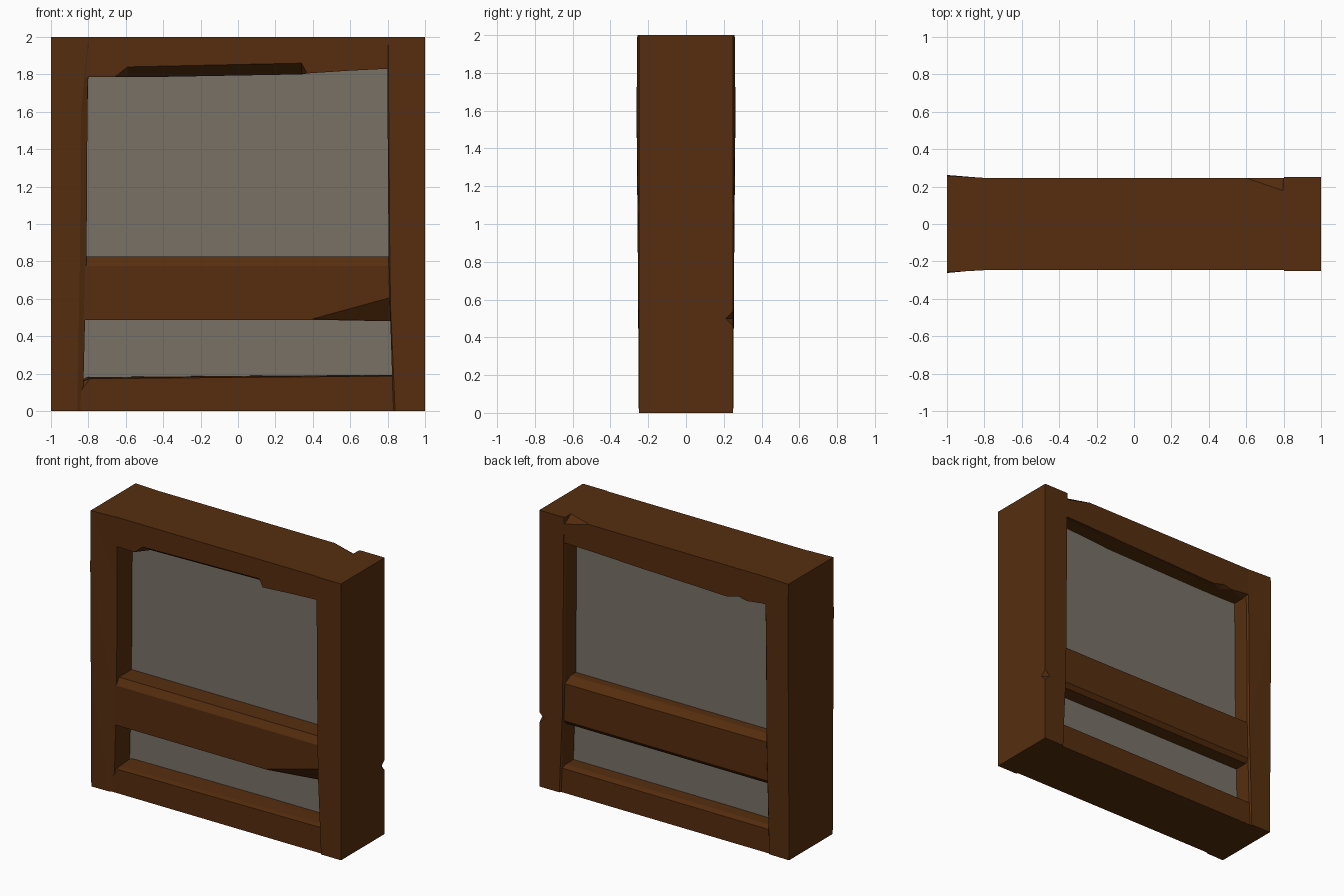
import bpy, bmesh

if "Cube" in bpy.data.objects:
    bpy.data.objects.remove(bpy.data.objects["Cube"])


def material(name, rgb):
    m = bpy.data.materials.new(name)
    m.diffuse_color = (*rgb, 1.0)
    m.use_nodes = True
    m.node_tree.nodes["Principled BSDF"].inputs["Base Color"].default_value = m.diffuse_color
    return m


WOOD = material("dark_wood", (0.093, 0.027, 0.0045))
PLASTER = material("grey_plaster", (0.19, 0.167, 0.134))


def loft(name, stations, axis, mat):
    """Join matching cross-sections placed along the x or z axis."""
    bm = bmesh.new()
    rings = []
    for t, pts in stations:
        rings.append([bm.verts.new((t, a, b) if axis == "x" else (a, b, t))
                      for a, b in pts])
    n = len(rings[0])
    for r0, r1 in zip(rings, rings[1:]):
        for i in range(n):
            j = (i + 1) % n
            bm.faces.new((r0[i], r0[j], r1[j], r1[i]))
    bm.faces.new(rings[0])
    bm.faces.new(rings[-1][::-1])
    bmesh.ops.remove_doubles(bm, verts=bm.verts, dist=0.0005)
    bmesh.ops.triangulate(bm, faces=[f for f in bm.faces if len(f.verts) == 4])
    bmesh.ops.recalc_face_normals(bm, faces=bm.faces)
    bmesh.ops.dissolve_limit(bm, angle_limit=0.002, verts=bm.verts, edges=bm.edges)
    me = bpy.data.meshes.new(name)
    bm.to_mesh(me)
    bm.free()
    me.materials.append(mat)
    ob = bpy.data.objects.new(name, me)
    bpy.context.collection.objects.link(ob)
    return ob


# Left post: worn front inner edge, slightly flared outer side
left = []
for z, edge, inner, flare in [(0, -0.86, -0.83, 0.25), (0.8, -0.845, -0.81, 0.255),
                              (1.6, -0.84, -0.805, 0.262), (2, -0.80, -0.795, 0.258)]:
    left.append((z, [(-1, -flare), (edge, -0.247), (inner, -0.232),
                     (inner, 0.235), (inner - 0.01, 0.247), (-1, flare)]))
loft("left_post", left, "z", WOOD)

# Right post: widens upward, small nick in the outer back edge
right = []
for z, edge, inner, nick in [(0, 0.84, 0.83, 0), (0.46, 0.82, 0.815, 0), (0.5, 0.818, 0.813, 0.04),
                             (0.54, 0.816, 0.812, 0), (0.8, 0.812, 0.805, 0), (2, 0.803, 0.797, 0)]:
    right.append((z, [(1, -0.25), (edge, -0.25), (inner, -0.235), (inner, 0.235),
                      (edge, 0.25), (1 - nick, 0.25), (1, 0.25 - nick)]))
loft("right_post", right, "z", WOOD)

# Top beam: long chip under the front, broken top corner at the back
top = []
for x, low, chip, back, corner in [(-0.9, 1.787, 0, 1.80, 0), (-0.78, 1.787, 0, 1.80, 0),
                                   (-0.66, 1.785, 0, 1.785, 0), (-0.59, 1.785, 0.055, 1.80, 0),
                                   (-0.5, 1.785, 0.057, 1.775, 0), (0.34, 1.80, 0.06, 1.80, 0),
                                   (0.37, 1.805, 0, 1.803, 0), (0.6, 1.82, 0, 1.81, 0),
                                   (0.8, 1.83, 0, 1.815, 0.07), (0.84, 1.83, 0, 1.815, 0.07)]:
    top.append((x, [(-0.245, 2), (-0.245, low + chip), (-0.245 + chip * 1.6, low),
                    (0.2, low), (0.247, back),
                    (0.247, 2 - corner * 0.7), (0.247 - corner, 2)]))
loft("top_beam", top, "x", WOOD)

# Middle beam: bevelled top edges, broken lower front corner on the right
mid = []
for x, chip in [(-0.9, 0), (0.4, 0), (0.82, 0.115), (0.86, 0.12)]:
    mid.append((x, [(-0.235, 0.493 + chip), (-0.235, 0.775), (-0.205, 0.825), (0.17, 0.825),
                    (0.235, 0.80 - 0.01 * (x > 0.3)), (0.235, 0.52), (0.21, 0.49),
                    (-0.235 + 0.85 * chip, 0.488 if x < 0.5 else 0.48)]))
loft("middle_beam", mid, "x", WOOD)

# Bottom beam: worn front corner on the left
bottom = []
for x, front, rear in [(-0.9, 0.10, 0.175), (-0.84, 0.11, 0.175),
                       (-0.79, 0.173, 0.178), (0.87, 0.187, 0.18)]:
    bottom.append((x, [(-0.238, 0), (-0.238, front), (-0.2, max(front, 0.15) + 0.006),
                       (0.2, rear + 0.008), (0.238, rear - 0.005), (0.238, 0)]))
loft("bottom_beam", bottom, "x", WOOD)

# Plaster infill set back between the timbers
for name, z0, z1 in [("upper_panel", 0.76, 1.88), ("lower_panel", 0.1, 0.55)]:
    section = [(-0.06, z0), (-0.06, z1), (0.11, z1), (0.11, z0)]
    loft(name, [(-0.87, section), (0.87, section)], "x", PLASTER)
